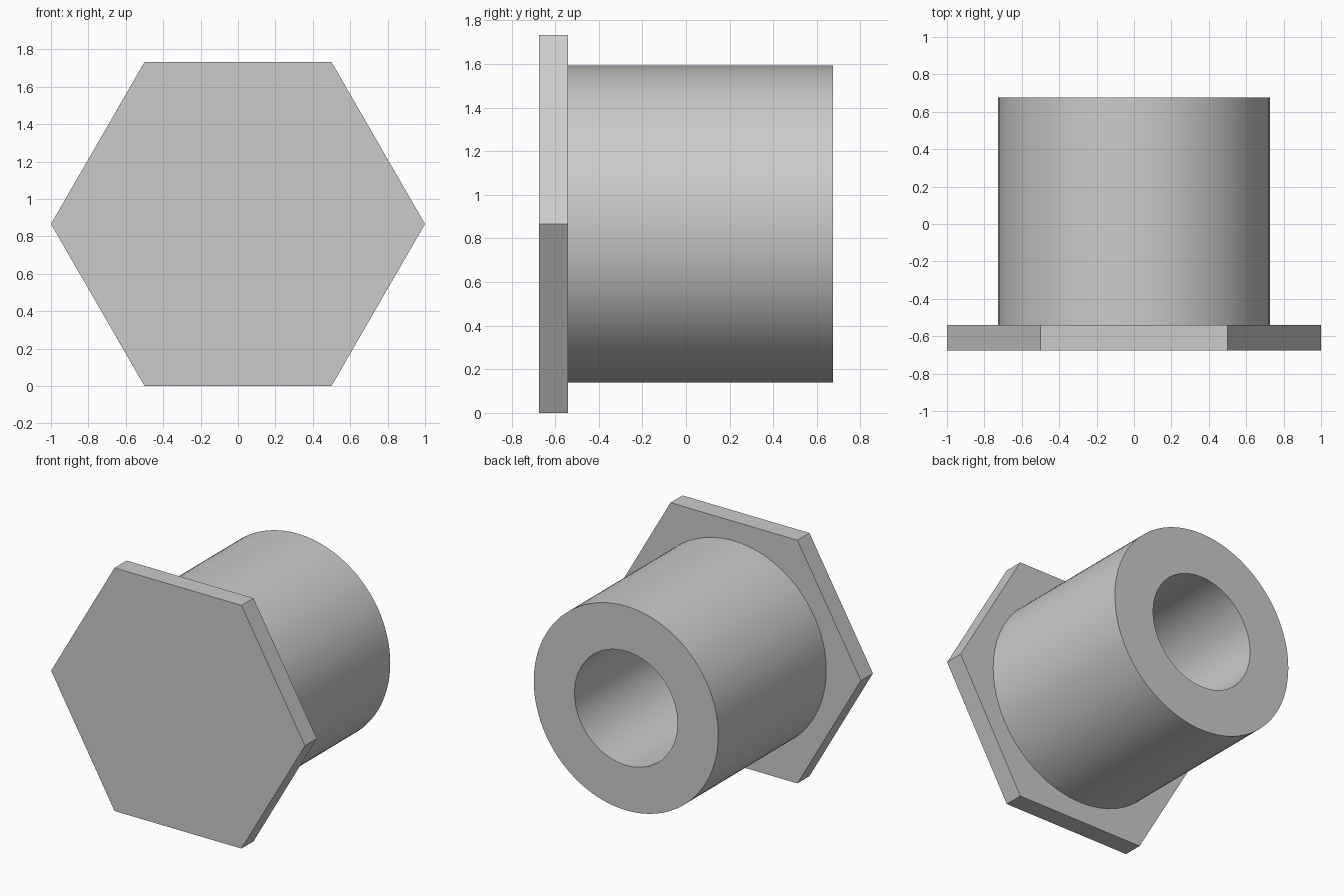
import bpy, bmesh
from math import radians, sqrt
from mathutils import Matrix, Vector

cube = bpy.data.objects.get("Cube")
if cube:
    bpy.data.objects.remove(cube, do_unlink=True)

AXIS_Z = sqrt(3) / 2
FRONT, SHOULDER, BACK = -0.675, -0.54, 0.675
OUTER_R, BORE_R = 0.727, 0.406

grey = bpy.data.materials.new("light_grey")
grey.use_nodes = True
colour = (0.6, 0.6, 0.6, 1)
grey.diffuse_color = colour
grey.node_tree.nodes["Principled BSDF"].inputs["Base Color"].default_value = colour


def finish(bm, name):
    """Turn a bmesh into a grey object with sharp edges kept."""
    bmesh.ops.recalc_face_normals(bm, faces=bm.faces[:])
    mesh = bpy.data.meshes.new(name)
    bm.to_mesh(mesh)
    bm.free()
    mesh.materials.append(grey)
    obj = bpy.data.objects.new(name, mesh)
    bpy.context.collection.objects.link(obj)
    bpy.ops.object.select_all(action='DESELECT')
    obj.select_set(True)
    bpy.context.view_layer.objects.active = obj
    bpy.ops.object.shade_smooth_by_angle(angle=radians(30))
    return obj


# Hexagonal head plate, points to left and right
bm = bmesh.new()
bmesh.ops.create_cone(bm, cap_ends=True, segments=6, radius1=1, radius2=1,
                      depth=SHOULDER - FRONT)
bmesh.ops.rotate(bm, verts=bm.verts, matrix=Matrix.Rotation(radians(30), 3, 'Z'))
if max(v.co.x for v in bm.verts) < 0.99:
    bmesh.ops.rotate(bm, verts=bm.verts, matrix=Matrix.Rotation(radians(30), 3, 'Z'))
bmesh.ops.rotate(bm, verts=bm.verts, matrix=Matrix.Rotation(radians(90), 3, 'X'))
bmesh.ops.translate(bm, verts=bm.verts,
                    vec=(0, (FRONT + SHOULDER) / 2, AXIS_Z))
finish(bm, "hex_head")

# Sleeve with a blind bore, turned from a profile; the head closes the bore
bm = bmesh.new()
profile = [(OUTER_R, SHOULDER), (OUTER_R, BACK), (BORE_R, BACK), (BORE_R, SHOULDER)]
verts = [bm.verts.new((r, y, AXIS_Z)) for r, y in profile]
edges = [bm.edges.new(pair) for pair in zip(verts, verts[1:])]
bmesh.ops.spin(bm, geom=verts + edges, cent=Vector((0, 0, AXIS_Z)),
               axis=(0, 1, 0), angle=radians(360), steps=96)
bmesh.ops.remove_doubles(bm, verts=bm.verts, dist=0.0001)
sleeve = finish(bm, "sleeve")

# Make sure the sleeve's faces point outward (the end ring faces backward)
ring = max(sleeve.data.polygons, key=lambda p: p.center.y)
if ring.normal.y < 0:
    sleeve.data.flip_normals()
